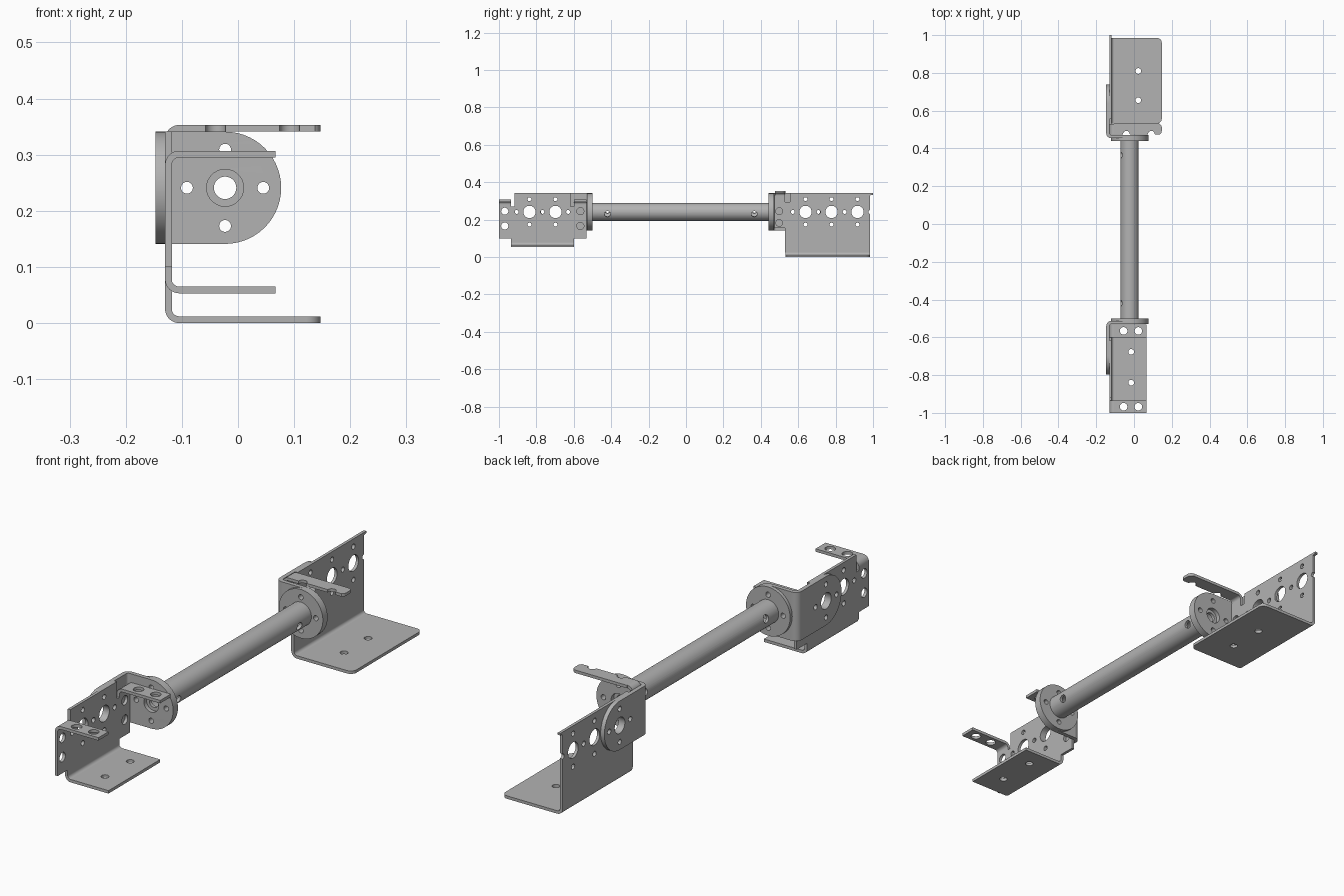
import bpy, bmesh, math
from mathutils import Vector

if "Cube" in bpy.data.objects:
    bpy.data.objects.remove(bpy.data.objects["Cube"])

steel = bpy.data.materials.new("grey_steel")
steel.diffuse_color = (0.45, 0.45, 0.45, 1)
steel.use_nodes = True
steel.node_tree.nodes["Principled BSDF"].inputs["Base Color"].default_value = steel.diffuse_color

AX, AZ = -0.023, 0.241          # tube axis
W0, W1 = -0.13, -0.118          # channel wall inner and outer x
BEND = 0.025                    # outer bend radius of the channels


def arc(cx, cy, r, a0, a1, n=12):
    return [(cx + r * math.cos(math.radians(a0 + (a1 - a0) * i / n)),
             cy + r * math.sin(math.radians(a0 + (a1 - a0) * i / n))) for i in range(n + 1)]


def circle(cx, cy, r, n=28):
    return arc(cx, cy, r, 0, 360, n)[:-1]


def plate(name, axis, outline, lo, hi, holes=()):
    """Flat sheet with round holes (u, v, radius), extruded along an axis."""
    cu = bpy.data.curves.new(name, 'CURVE')
    cu.dimensions, cu.fill_mode = '2D', 'BOTH'
    cu.extrude = abs(hi - lo) / 2
    for pts in [outline] + [circle(*h) for h in holes]:
        sp = cu.splines.new('POLY')
        sp.points.add(len(pts) - 1)
        for p, (u, v) in zip(sp.points, pts):
            p.co = (u, v, 0, 1)
        sp.use_cyclic_u = True
    tmp = bpy.data.objects.new(name + "_curve", cu)
    bpy.context.collection.objects.link(tmp)
    dg = bpy.context.evaluated_depsgraph_get()
    me = bpy.data.meshes.new_from_object(tmp.evaluated_get(dg))
    bpy.data.objects.remove(tmp)
    bm = bmesh.new()
    bm.from_mesh(me)
    mid = (lo + hi) / 2
    for vert in bm.verts:
        u, v, w = vert.co
        w += mid
        vert.co = {'x': Vector((w, u, v)), 'y': Vector((u, w, v)), 'z': Vector((u, v, w))}[axis]
    bmesh.ops.remove_doubles(bm, verts=bm.verts, dist=1e-5)
    bmesh.ops.recalc_face_normals(bm, faces=bm.faces)
    bm.to_mesh(me)
    bm.free()
    me.name = name
    me.materials.clear()
    me.materials.append(steel)
    ob = bpy.data.objects.new(name, me)
    bpy.context.collection.objects.link(ob)
    return ob


def rect(u0, v0, u1, v1):
    return [(u0, v0), (u1, v0), (u1, v1), (u0, v1)]


def ring_quarter(cx, cy, r, t, a0, a1):
    return arc(cx, cy, r, a0, a1, 8) + arc(cx, cy, r - t, a1, a0, 8)


def bolt_pattern(u, v):
    """Large centre hole with four small holes round it."""
    return [(u, v, 0.033)] + [(u + dx, v + dz, 0.0105)
            for dx, dz in ((0.068, 0), (-0.068, 0), (0, 0.068), (0, -0.068))]


def channel_bend(name, z, up, y0, y1):
    """Rounded sheet bend; z is the outer face of the flat leaf."""
    c = z - BEND if up else z + BEND
    a = (180, 90) if up else (180, 270)
    plate(name, 'y', ring_quarter(W0 + BEND, c, BEND, W1 - W0, *a), y0, y1)


FX = W0 + BEND                  # where flat leaves start


# Joint parts at each tube end: angle bracket and flange disc
def joint(prefix, cy, s):
    t, r, x0 = 0.017, 0.027, -0.147
    z0, z1 = AZ - 0.1, AZ + 0.1
    yi = cy - s * 0.168
    yo = yi - s * t
    plate(prefix + "_angle_end", 'y',
          [(x0 + r, z0)] + arc(AX, AZ, 0.1, -90, 90, 28) + [(x0 + r, z1)],
          min(yi, yo), max(yi, yo), bolt_pattern(AX, AZ))
    side = arc(cy, AZ, 0.1, -90, 90, 28) if s > 0 else arc(cy, AZ, 0.1, 270, 90, 28)
    plate(prefix + "_angle_side", 'x',
          [(yo + s * r, z0)] + side + [(yo + s * r, z1)], x0, x0 + t, bolt_pattern(cy, AZ))
    plate(prefix + "_angle_bend", 'z',
          ring_quarter(x0 + r, yo + s * r, r, t, 180, 180 + s * 90), z0, z1)
    yf = yo - s * 0.014
    plate(prefix + "_flange", 'y', circle(AX, AZ, 0.1, 56), min(yo, yf), max(yo, yf),
          [(AX, AZ, 0.02)] + bolt_pattern(AX, AZ)[1:])
    return yf


y_front = joint("front", -0.698, -1)
y_back = joint("back", 0.639, 1)

# Tube with a cross drilled hole near each end
tube = plate("tube", 'y', circle(AX, AZ, 0.048, 48), y_front, y_back, [(AX, AZ, 0.036, 48)])
for y in (-0.42, 0.365):
    bpy.ops.mesh.primitive_cylinder_add(vertices=24, radius=0.016, depth=0.2, location=(AX, y, AZ),
                                        rotation=(0, math.radians(104), 0))
    drill = bpy.context.object
    drill.hide_render = True
    mod = tube.modifiers.new("drill", 'BOOLEAN')
    mod.operation, mod.object, mod.solver = 'DIFFERENCE', drill, 'EXACT'
    bpy.context.view_layer.objects.active = tube
    bpy.ops.object.modifier_apply(modifier=mod.name)
    bpy.data.objects.remove(drill)

# Back channel: drilled wall, wide bottom leaf, scalloped top tab
holes = []
for y in (0.639, 0.778, 0.917):
    holes += [(y, AZ, 0.033), (y, AZ + 0.068, 0.0105), (y, AZ - 0.068, 0.0105)]
holes += [(y, AZ, 0.0105) for y in (0.571, 0.709, 0.848)]
holes += [(0.498, 0.245, 0.018), (0.498, 0.182, 0.018)]
plate("back_wall", 'x',
      [(0.473, 0.155), (0.53, 0.155), (0.53, BEND), (0.985, BEND)]
      + arc(0.985, AZ, 0.0105, 270, 90, 8)
      + [(0.985, 0.33), (1.0, 0.333), (1.0, 0.341), (0.555, 0.341), (0.555, 0.295),
         (0.53, 0.295), (0.53, 0.328), (0.473, 0.328)], W0, W1, holes)
plate("back_bottom_leaf", 'z',
      [(FX, 0.532)] + arc(0.122, 0.557, 0.025, -90, 0, 6) + arc(0.122, 0.96, 0.025, 0, 90, 6)
      + [(FX, 0.985)], 0, 0.012, [(0.023, 0.655, 0.015), (0.023, 0.81, 0.015)])
channel_bend("back_bottom_bend", 0, False, 0.532, 0.985)
plate("back_top_tab", 'z',
      [(FX, 0.475)] + arc(-0.04, 0.475, 0.018, 180, 0, 8) + arc(0.092, 0.475, 0.018, 180, 0, 8)
      + arc(0.127, 0.492, 0.02, -60, 0, 5) + arc(0.127, 0.512, 0.02, 0, 90, 5) + [(FX, 0.532)],
      0.341, 0.353)
channel_bend("back_top_bend", 0.353, True, 0.475, 0.53)

# Front channel: drilled wall, bottom leaf, two drilled top tabs
holes = []
for y in (-0.837, -0.698):
    holes += [(y, AZ, 0.033), (y, AZ + 0.068, 0.0105), (y, AZ - 0.068, 0.0105)]
holes += [(y, AZ, 0.0105) for y in (-0.905, -0.768, -0.63)]
holes += [(y, z, 0.019) for y in (-0.969, -0.565) for z in (0.245, 0.166)]
plate("front_wall", 'x',
      [(-1, 0.1), (-0.935, 0.1), (-0.935, 0.078), (-0.6, 0.078), (-0.6, 0.1), (-0.532, 0.1),
       (-0.532, 0.282), (-0.6, 0.282), (-0.6, 0.27), (-0.617, 0.27), (-0.617, 0.341),
       (-0.918, 0.341), (-0.918, 0.27), (-0.935, 0.27), (-0.935, 0.282), (-1, 0.282)],
      W0, W1, holes)
plate("front_bottom_leaf", 'z', rect(FX, -0.935, 0.067, -0.6), 0.053, 0.065,
      [(-0.015, -0.84, 0.015), (-0.015, -0.677, 0.015)])
channel_bend("front_bottom_bend", 0.053, False, -0.935, -0.6)
for name, y0, y1 in (("front_tab", -1, -0.935), ("rear_tab", -0.6, -0.532)):
    ym = (y0 + y1) / 2
    plate(name, 'z', rect(FX, y0, 0.067, y1), 0.295, 0.307,
          [(-0.055, ym, 0.02), (0.023, ym, 0.02)])
    channel_bend(name + "_bend", 0.307, True, y0, y1)

# Smooth the round surfaces and keep sheet edges crisp
bpy.ops.object.select_all(action='DESELECT')
for ob in bpy.context.scene.objects:
    ob.select_set(True)
bpy.context.view_layer.objects.active = tube
bpy.ops.object.shade_smooth_by_angle(angle=math.radians(30))
